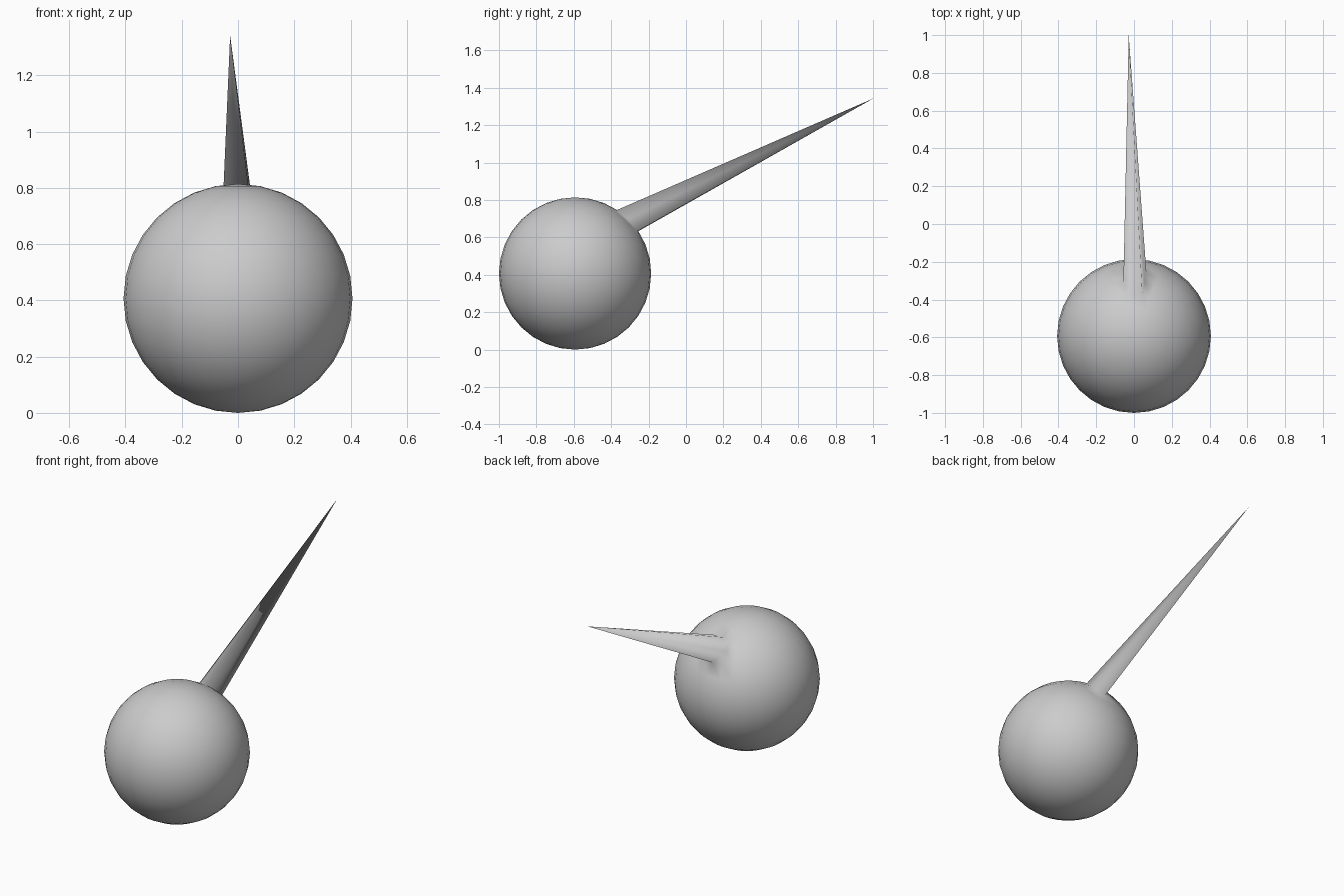
import bpy, bmesh
from math import sin, cos, radians
from mathutils import Vector

if "Cube" in bpy.data.objects:
    bpy.data.objects.remove(bpy.data.objects["Cube"])

R = 0.407
centre = Vector((0, -1 + R, R))
tip = Vector((-0.028, 1.0, 1.342))

# Ball: a 32 x 16 sphere
bm = bmesh.new()
bmesh.ops.create_uvsphere(bm, u_segments=32, v_segments=16, radius=R)
bmesh.ops.translate(bm, verts=bm.verts, vec=centre)

# Spike: the single vertex at 45 degrees up the back is pulled out to the tip
a = radians(45)
target = centre + R * Vector((0, cos(a), sin(a)))
spike = min(bm.verts, key=lambda v: (v.co - target).length)
spike.co = tip

for f in bm.faces:
    f.smooth = True
mesh = bpy.data.meshes.new("spiked_ball")
bm.to_mesh(mesh)
bm.free()
ball = bpy.data.objects.new("spiked_ball", mesh)
bpy.context.collection.objects.link(ball)
